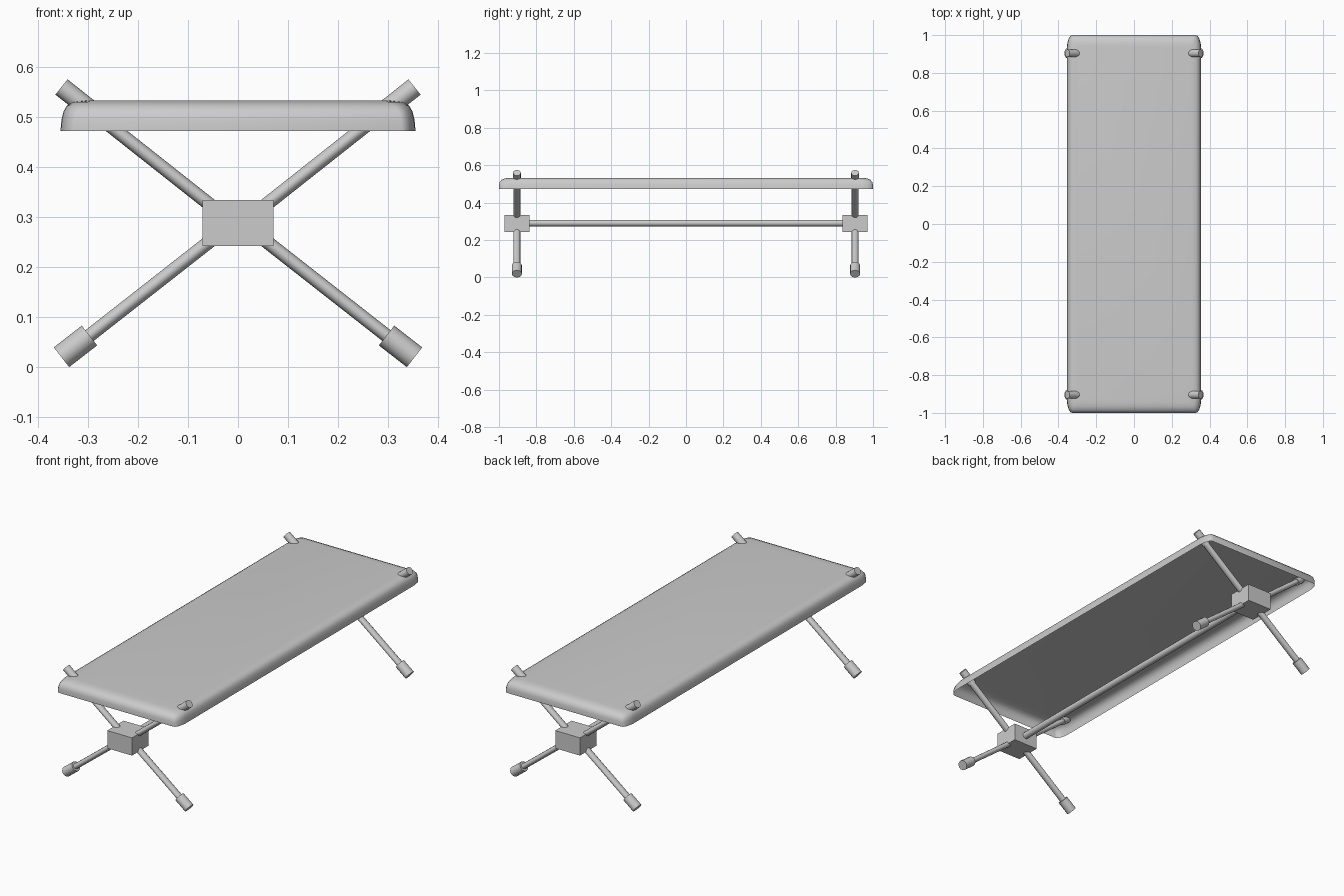
import bpy, bmesh, math
from mathutils import Vector, Matrix

if "Cube" in bpy.data.objects:
    bpy.data.objects.remove(bpy.data.objects["Cube"])

END_Y = 0.904  # distance of each folding leg set from the centre


def finish(name, bm, smooth=True):
    bmesh.ops.recalc_face_normals(bm, faces=bm.faces)
    mesh = bpy.data.meshes.new(name)
    bm.to_mesh(mesh)
    bm.free()
    ob = bpy.data.objects.new(name, mesh)
    bpy.context.collection.objects.link(ob)
    if smooth:
        bpy.ops.object.select_all(action='DESELECT')
        ob.select_set(True)
        bpy.context.view_layer.objects.active = ob
        bpy.ops.object.shade_smooth_by_angle(angle=math.radians(46))
    return ob


def tube(name, a, b, r_side, r_y, sides=12):
    """Oval tube from a to b; r_y is its radius along y for slanted tubes."""
    a, b = Vector(a), Vector(b)
    axis = (b - a).normalized()
    v = Vector((0, 1, 0)) if abs(axis.y) < 0.9 else Vector((0, 0, 1))
    u = v.cross(axis).normalized()
    bm = bmesh.new()
    bmesh.ops.create_cone(bm, cap_ends=True, segments=sides,
                          radius1=1, radius2=1, depth=(b - a).length)
    rot = Matrix((u, v, axis)).transposed().to_4x4()
    bm.transform(Matrix.Translation((a + b) / 2) @ rot @ Matrix.Diagonal((r_side, r_y, 1, 1)))
    return finish(name, bm)


def box(name, centre, size):
    bm = bmesh.new()
    bmesh.ops.create_cube(bm, size=1)
    bm.transform(Matrix.Translation(centre) @ Matrix.Diagonal((*size, 1)))
    return finish(name, bm, False)


# Fabric bed: open-bottomed cover, rounded over at the rim
def ring(bm, hx, hy, z, rx=0.028, ry=0.07, steps=5):
    verts = []
    for sx, sy, start in ((1, 1, 0), (-1, 1, 90), (-1, -1, 180), (1, -1, 270)):
        for i in range(steps + 1):
            t = math.radians(start + 90 * i / steps)
            verts.append(bm.verts.new((sx * (hx - rx) + rx * math.cos(t),
                                       sy * (hy - ry) + ry * math.sin(t), z)))
    return verts


bm = bmesh.new()
profile = [(0.355, 1.0, 0.472), (0.353, 1.0, 0.495), (0.349, 0.996, 0.511),
           (0.342, 0.985, 0.523), (0.329, 0.967, 0.530), (0.308, 0.945, 0.533)]
rings = [ring(bm, *p) for p in profile]
for lo, hi in zip(rings, rings[1:]):
    n = len(lo)
    for i in range(n):
        j = (i + 1) % n
        bm.faces.new((lo[i], lo[j], hi[j], hi[i]))
bm.faces.new(rings[-1])
finish("fabric_bed", bm)

# Crossed leg sets at both ends
for end, sy in (("front", -1), ("back", 1)):
    y = sy * END_Y
    box(end + "_hub", (0, y, 0.288), (0.142, 0.134, 0.092))
    for side, sx in (("left", -1), ("right", 1)):
        tag = f"{end}_{side}_"
        tube(tag + "lower_leg", (sx * 0.03, y, 0.272), (sx * 0.33, y, 0.037), 0.0135, 0.018)
        tube(tag + "foot", (sx * 0.297, y, 0.063), (sx * 0.353, y, 0.0195), 0.025, 0.027)
        tube(tag + "upper_leg", (sx * 0.03, y, 0.304), (sx * 0.33, y, 0.541), 0.0135, 0.018)
        tube(tag + "leg_cap", (sx * 0.29, y, 0.51), (sx * 0.353, y, 0.56), 0.0195, 0.021)

# Central rod joining the hubs
tube("centre_rod", (0, -END_Y, 0.291), (0, END_Y, 0.291), 0.0175, 0.0175)
